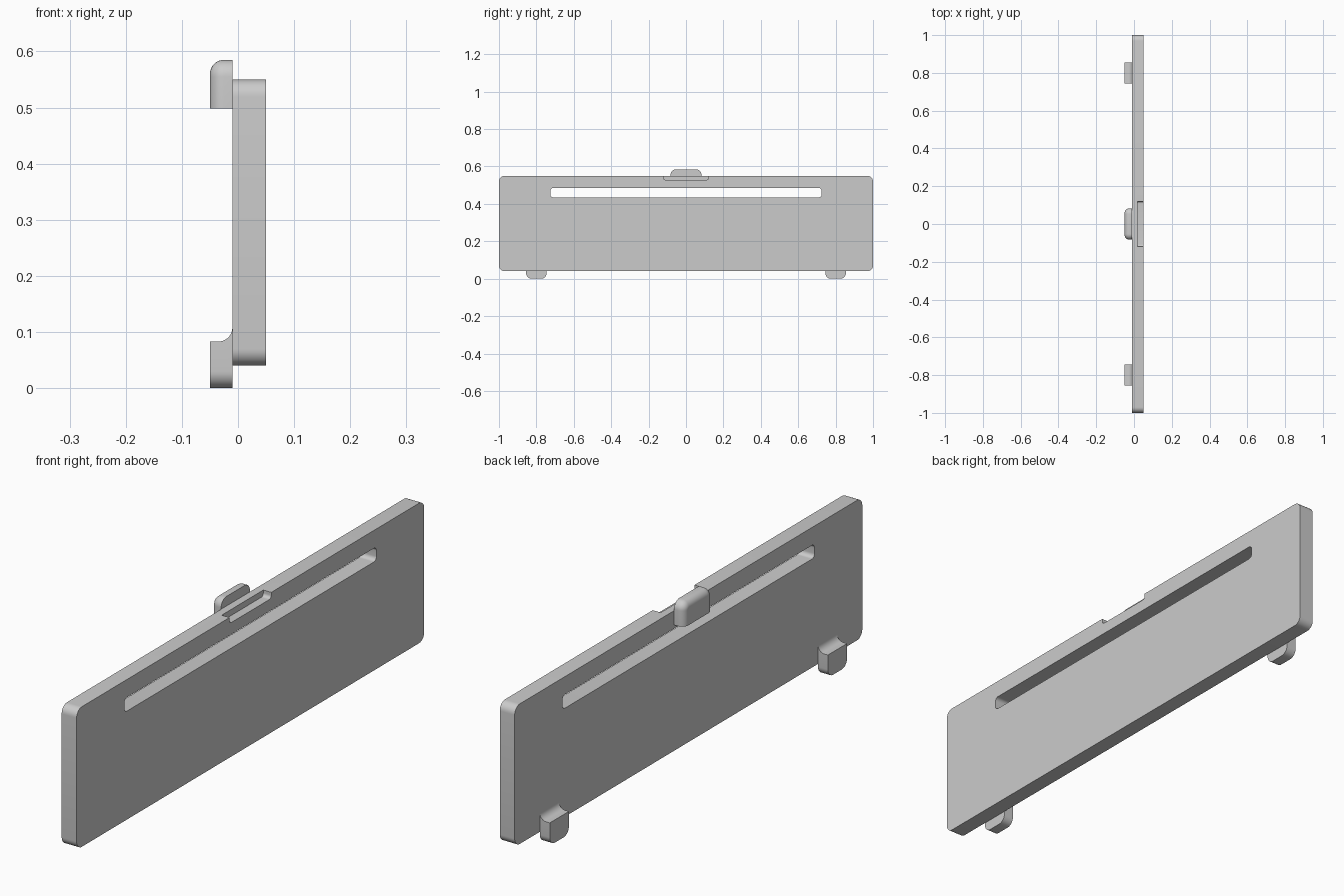
import bpy
import bmesh
from math import cos, sin, pi, radians

if "Cube" in bpy.data.objects:
    bpy.data.objects.remove(bpy.data.objects["Cube"], do_unlink=True)

grey = bpy.data.materials.new("light_grey")
grey.use_nodes = True
grey.diffuse_color = (0.6, 0.6, 0.6, 1)
grey.node_tree.nodes["Principled BSDF"].inputs["Base Color"].default_value = (0.6, 0.6, 0.6, 1)

BACK, FRONT, OUTER = -0.01, 0.05, -0.05  # main x planes


def arc(cx, cy, r, start, end, n=8):
    return [(cx + r * cos(start + (end - start) * i / n),
             cy + r * sin(start + (end - start) * i / n)) for i in range(n + 1)]


def rounded_rect(y0, y1, z0, z1, r):
    corners = [(y1 - r, z1 - r), (y0 + r, z1 - r), (y0 + r, z0 + r), (y1 - r, z0 + r)]
    return [p for i, (y, z) in enumerate(corners)
            for p in arc(y, z, r, i * pi / 2, (i + 1) * pi / 2)]


def prism(points, offset):
    """Extrude a closed outline of 3D points by an offset."""
    bm = bmesh.new()
    face = bm.faces.new([bm.verts.new(p) for p in points])
    new = bmesh.ops.extrude_face_region(bm, geom=[face])["geom"]
    bmesh.ops.translate(bm, vec=offset,
                        verts=[g for g in new if isinstance(g, bmesh.types.BMVert)])
    bmesh.ops.recalc_face_normals(bm, faces=bm.faces)
    return bm


def round_edges(bm, test, r):
    edges = [e for e in bm.edges if test(e.verts[0].co, e.verts[1].co)]
    bmesh.ops.bevel(bm, geom=edges, offset=r, offset_type='OFFSET', segments=8,
                    profile=0.5, affect='EDGES')


def finish(bm, name):
    mesh = bpy.data.meshes.new(name)
    bm.to_mesh(mesh)
    bm.free()
    mesh.materials.append(grey)
    ob = bpy.data.objects.new(name, mesh)
    bpy.context.collection.objects.link(ob)
    return ob


def plate(name, outline, x0, x1):
    return finish(prism([(x0, y, z) for y, z in outline], (x1 - x0, 0, 0)), name)


def cut(target, cutter):
    mod = target.modifiers.new("cut", 'BOOLEAN')
    mod.operation = 'DIFFERENCE'
    mod.solver = 'EXACT'
    mod.object = cutter
    bpy.context.view_layer.objects.active = target
    bpy.ops.object.modifier_apply(modifier=mod.name)
    bpy.data.objects.remove(cutter, do_unlink=True)


# Panel with a long slot and a shallow notch in its top edge
panel = plate("panel", rounded_rect(-1, 1, 0.04, 0.55, 0.03), BACK, FRONT)
cut(panel, plate("slot_cutter", rounded_rect(-0.725, 0.725, 0.435, 0.485, 0.015), -0.1, 0.1))
cut(panel, plate("notch_cutter", rounded_rect(-0.12, 0.12, 0.528, 0.6, 0.012), 0.018, 0.1))
parts = [panel]

# Latch tab behind the top edge
bm = prism([(OUTER, -0.083, 0.498), (BACK, -0.083, 0.498),
            (BACK, 0.083, 0.498), (OUTER, 0.083, 0.498)], (0, 0, 0.087))
round_edges(bm, lambda a, b: min(a.z, b.z) > 0.55 and abs(a.x - b.x) > 0.01, 0.03)
round_edges(bm, lambda a, b: max(a.x, b.x) < OUTER + 0.001 and max(a.z, b.z) > 0.5, 0.025)
parts.append(finish(bm, "latch_tab"))

# Two hook feet with a concave fillet against the panel
profile = [(BACK, 0), (OUTER, 0), (OUTER, 0.083)] + arc(-0.035, 0.108, 0.025, -pi / 2, 0)
for side, name in ((-1, "front_foot"), (1, "back_foot")):
    y = side * 0.8 - 0.055
    bm = prism([(x, y, z) for x, z in profile], (0, 0.11, 0))
    round_edges(bm, lambda a, b: max(a.z, b.z) < 0.001 and abs(a.x - b.x) > 0.01, 0.03)
    parts.append(finish(bm, name))

# Smooth the rounded edges and keep the flats crisp
bpy.ops.object.select_all(action='DESELECT')
for ob in parts:
    ob.select_set(True)
bpy.context.view_layer.objects.active = panel
bpy.ops.object.shade_smooth_by_angle(angle=radians(30))
